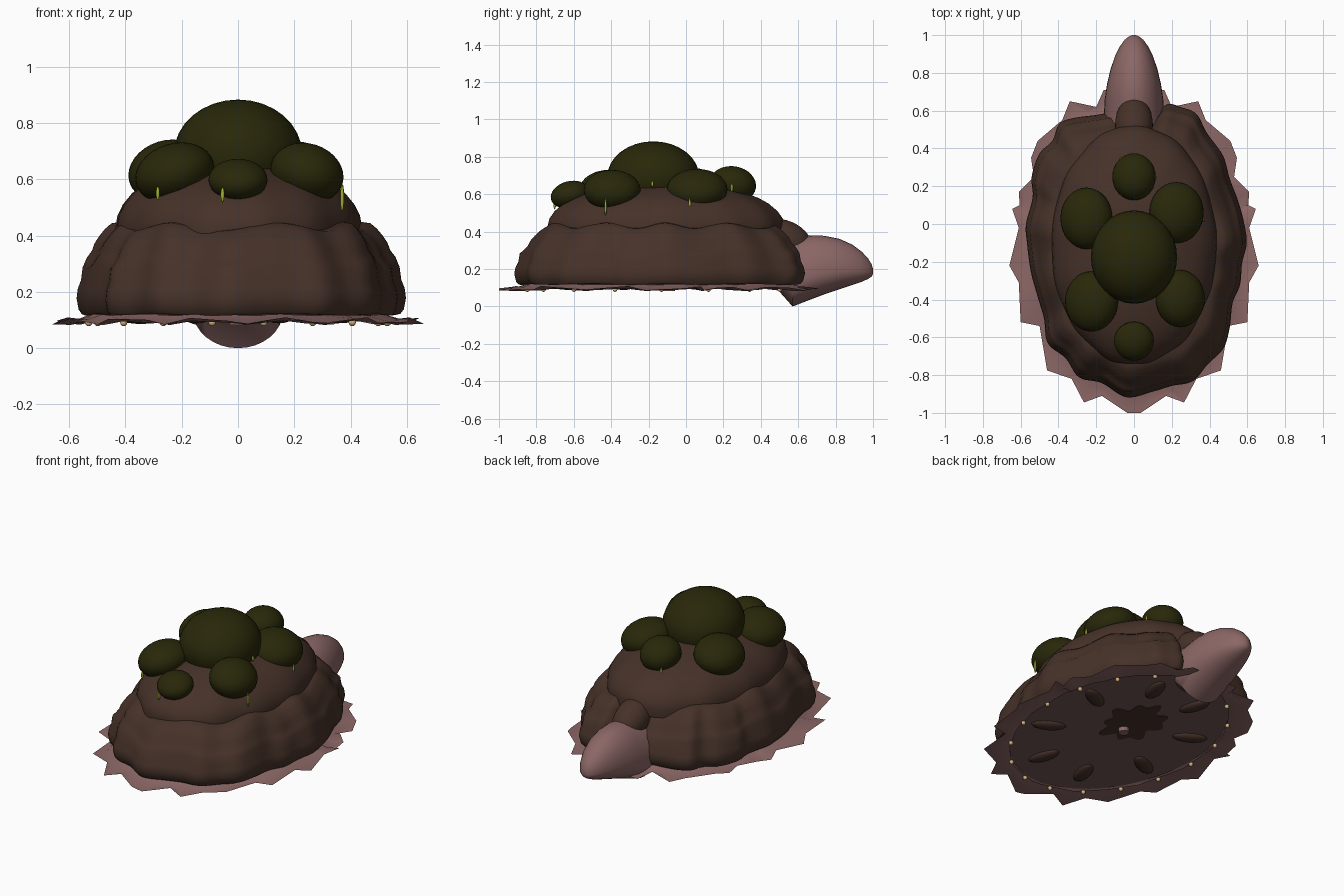
import bpy, bmesh, math
from mathutils import Vector
from mathutils.geometry import interpolate_bezier

if "Cube" in bpy.data.objects:
    bpy.data.objects.remove(bpy.data.objects["Cube"])

TAU = 2 * math.pi


def material(name, rgb):
    m = bpy.data.materials.new(name)
    m.diffuse_color = (*rgb, 1)
    m.use_nodes = True
    m.node_tree.nodes["Principled BSDF"].inputs["Base Color"].default_value = m.diffuse_color
    return m


pink = material("dusty pink", (0.26, 0.137, 0.132))
brown = material("shell brown", (0.062, 0.032, 0.022))
olive = material("dark olive", (0.022, 0.021, 0.003))
lime = material("lime drip", (0.35, 0.45, 0.03))
cream = material("cream", (0.65, 0.45, 0.22))
plum = material("dark plum", (0.17, 0.095, 0.097))


def loft(name, rings, mat, smooth=35, caps=True):
    """Skin a list of equal-length closed rings."""
    bm = bmesh.new()
    rows = [[bm.verts.new(p) for p in ring] for ring in rings]
    n = len(rows[0])
    for a, b in zip(rows, rows[1:]):
        for i in range(n):
            j = (i + 1) % n
            bm.faces.new((a[i], a[j], b[j], b[i]))
    if caps:
        bm.faces.new(rows[0])
        bm.faces.new(rows[-1])
    bmesh.ops.recalc_face_normals(bm, faces=bm.faces)
    me = bpy.data.meshes.new(name)
    bm.to_mesh(me)
    bm.free()
    ob = bpy.data.objects.new(name, me)
    bpy.context.collection.objects.link(ob)
    me.materials.append(mat)
    shade(ob, smooth)
    return ob


def shade(ob, angle=35):
    bpy.ops.object.select_all(action='DESELECT')
    ob.select_set(True)
    bpy.context.view_layer.objects.active = ob
    bpy.ops.object.shade_smooth_by_angle(angle=math.radians(angle))


def ball(name, loc, size, mat, rot=(0, 0, 0), seg=32):
    bpy.ops.mesh.primitive_uv_sphere_add(segments=seg, ring_count=seg // 2, location=loc, rotation=rot)
    ob = bpy.context.object
    ob.name, ob.scale = name, size
    ob.data.materials.append(mat)
    shade(ob, 60)
    return ob


def smooth_loop(pts, steps=6):
    """Closed smooth curve through the points."""
    p = [Vector((x, y, 0)) for x, y in pts]
    n, out = len(p), []
    for i in range(n):
        a, b, c, d = p[i - 1], p[i], p[(i + 1) % n], p[(i + 2) % n]
        out += interpolate_bezier(b, b + (c - a) / 6, c - (d - b) / 6, c, steps + 1)[:-1]
    return out


# Skirt: jagged thin fringe around the belly, half outline mirrored across x
half = [(.16, .71), (.2, .62), (.34, .65), (.38, .55), (.51, .44), (.545, .35), (.53, .25),
        (.61, .17), (.605, .1), (.645, .08), (.61, -.02), (.66, -.22), (.61, -.31), (.6, -.52),
        (.5, -.54), (.46, -.775), (.33, -.82), (.265, -.945), (.17, -.91), (.035, -1)]
outline = half + [(-x, y) for x, y in reversed(half)]
CY, BY, BRX, BRY = -.14, -.13, .53, .73


def skirt_ring(k, z, wave):
    ring = []
    for i, (x, y) in enumerate(outline):
        t = math.atan2((y - BY) / BRY, x / BRX)
        ix, iy = BRX * math.cos(t), BY + BRY * math.sin(t)
        ring.append((ix + (x - ix) * k, iy + (y - iy) * k, z + wave * math.sin(i * 2.2)))
    return ring


loft("skirt", [skirt_ring(0, .1, .004), skirt_ring(.5, .09, .008), skirt_ring(1, .097, .013),
               skirt_ring(.5, .096, .008), skirt_ring(0, .118, .003)], pink, 40, False)

# Lower shell: irregular fluted plan, scaled up the height
shell_plan = smooth_loop([
    (0, .5), (.09, .54), (.17, .63), (.25, .615), (.33, .58), (.385, .48), (.47, .36), (.505, .24), (.55, .12),
    (.58, .01), (.595, -.1), (.57, -.21), (.56, -.32), (.52, -.42), (.505, -.55), (.47, -.66), (.39, -.74),
    (.31, -.83), (.2, -.855), (.1, -.885), (-.04, -.915), (-.17, -.84), (-.29, -.81), (-.36, -.71),
    (-.455, -.63), (-.475, -.5), (-.51, -.38), (-.545, -.25), (-.565, -.1), (-.57, 0), (-.535, .14), (-.54, .25),
    (-.5, .37), (-.43, .44), (-.38, .54), (-.2, .575), (-.1, .58)])
shell_profile = [(.119, .97), (.135, .99), (.175, 1.003), (.21, .995), (.24, .975), (.285, .965), (.31, .94),
                 (.335, .908), (.36, .893), (.385, .865), (.41, .83), (.43, .79), (.437, .7)]
loft("lower_shell", [[(p.x * s, CY + (p.y - CY) * s,
                       z + (.014 if z > .3 else .003) * math.sin(9 * math.atan2(p.y - CY, p.x) + 1))
                      for p in shell_plan] for z, s in shell_profile], brown, 45)


# Upper dome
def oval(rx, ry, cy, z, s, wave, n=128):
    ring = []
    for i in range(n):
        t = TAU * i / n
        r = s * (1 + wave * (math.sin(13 * t + .6) + .6 * math.sin(7 * t + 2)))
        ring.append((rx * r * math.cos(t), cy + ry * r * math.sin(t), z))
    return ring


dome_profile = [(.38, 1), (.43, 1.005), (.47, .99), (.51, .945), (.55, .87), (.58, .785), (.607, .67),
                (.632, .53), (.65, .36), (.658, .18), (.66, .04)]
loft("upper_dome", [oval(.435, .63, -.11, z, s, .006) for z, s in dome_profile], brown)

# Head, lofted from neck to nose: y, half width, top, bottom
head_profile = [(.42, .14, .33, .13), (.49, .153, .35, .09), (.57, .16, .365, 0), (.66, .155, .38, .035),
                (.74, .143, .378, .065), (.82, .124, .362, .092), (.89, .1, .33, .115),
                (.94, .075, .293, .132), (.975, .05, .255, .148), (.993, .027, .225, .16), (1, .01, .2, .175)]
head = []
for y, w, top, low in head_profile:
    mid = low + (top - low) * .36
    head.append([(w * math.cos(TAU * i / 32), y,
                  mid + math.sin(TAU * i / 32) * ((top - mid) if i < 16 else (mid - low)))
                 for i in range(32)])
loft("head", head, pink, 50)
ball("neck_hood", (0, .525, .355), (.1, .155, .105), brown, (-.4, 0, 0))

# Mossy bumps on the back: x, y, z, radii, sideways and forward tilt
bumps = [(0, -.175, .69, .228, .247, .193, 0, 0), (0, .25, .652, .115, .125, .098, 0, -.15),
         (.225, .06, .626, .147, .162, .105, .3, 0), (-.252, .03, .63, .14, .163, .108, -.3, 0),
         (-.225, -.41, .622, .143, .16, .105, -.3, 0), (.245, -.395, .622, .132, .152, .105, .3, 0),
         (0, -.62, .598, .105, .105, .072, 0, .25)]
for x, y, z, a, b, c, ty, tx in bumps:
    ball("moss_bump", (x, y, z), (a, b, c), olive, (tx, ty, 0))

# Drips hanging from the bumps
for x, y, z, h in [(.37, -.43, .533, .047), (-.285, -.538, .55, .024), (-.055, -.702, .545, .026),
                   (.37, .02, .55, .034), (.113, .245, .635, .022), (-.07, .345, .595, .025),
                   (.23, -.18, .655, .016)]:
    ball("drip", (x, y, z), (.007, .007, h), lime, seg=10)


# Recessed belly with a blotch and a small peg
def disc(name, rx, ry, cy, z0, z1, wobble, mat):
    rings = []
    for z in (z0, z1):
        rings.append([(rx * k * math.cos(t), cy + ry * k * math.sin(t), z)
                      for t in [TAU * i / 72 for i in range(72)]
                      for k in [1 + wobble * (math.sin(9 * t) + .7 * math.sin(5 * t + 1))]])
    loft(name, rings, mat)


disc("belly_plate", BRX - .002, BRY - .002, BY, .112, .118, 0, plum)
disc("belly_blotch", .15, .2, .0, .109, .114, .14, brown)
bpy.ops.mesh.primitive_cylinder_add(vertices=12, radius=.03, depth=.05, location=(0, -.09, .108))
bpy.context.object.name = "belly_peg"
bpy.context.object.data.materials.append(pink)

# Stub feet and rim beads around the belly
for k in range(8):
    t = TAU * (k + .5) / 8
    dx, dy = .38 * math.cos(t), .53 * math.sin(t)
    ball("stub_foot", (dx, BY + dy, .112), (.1, .045, .024), brown, (0, 0, math.atan2(dy, dx)), 16)
for k in range(18):
    t = TAU * k / 18
    ball("rim_bead", (BRX * math.cos(t), BY + BRY * math.sin(t), .091), (.013,) * 3, cream, seg=12)
